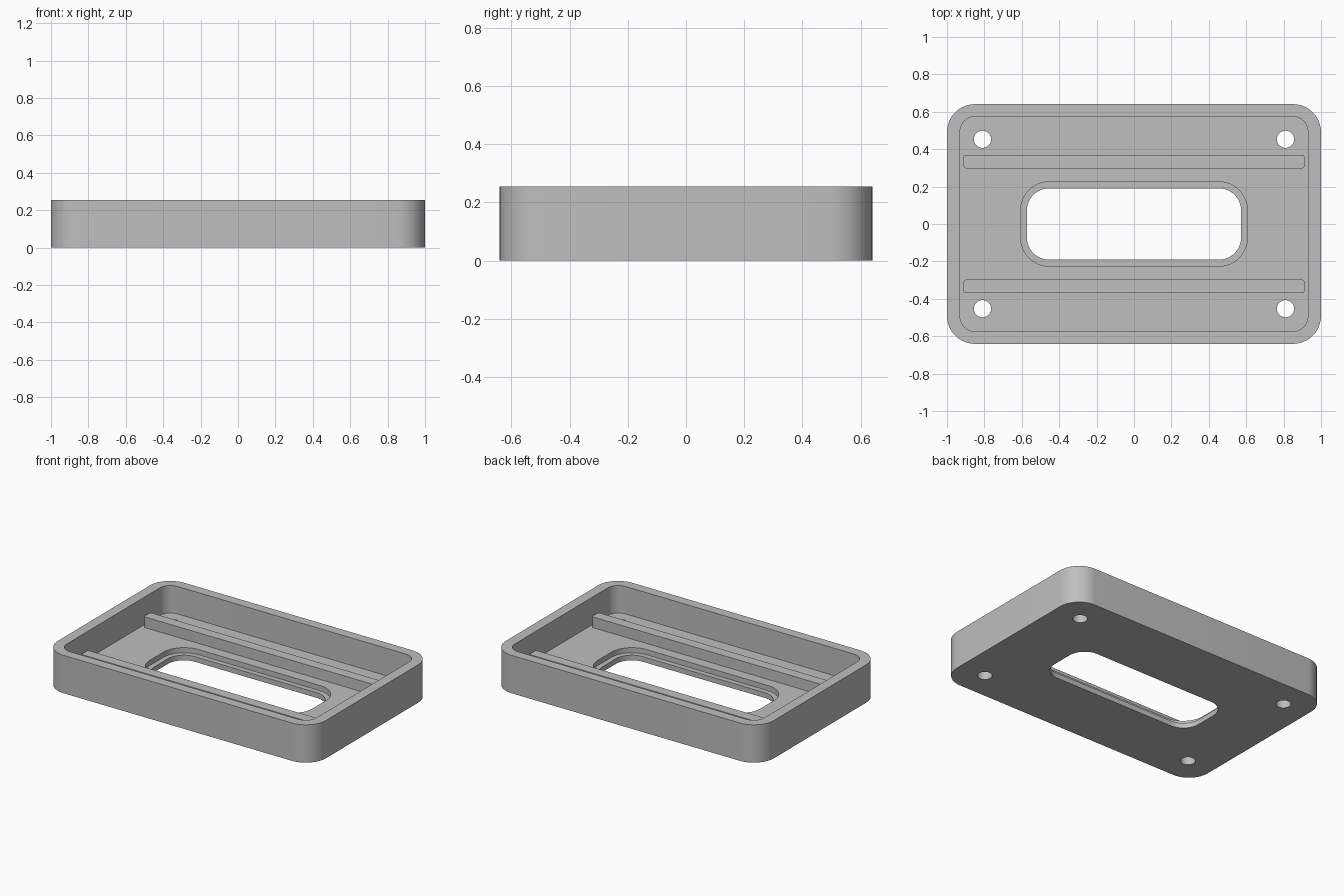
import bpy
import bmesh
import math

cube = bpy.data.objects.get("Cube")
if cube:
    bpy.data.objects.remove(cube, do_unlink=True)

# Single plastic colour
grey = bpy.data.materials.new("plain_grey")
grey.use_nodes = True
COLOUR = (0.52, 0.52, 0.52, 1)
grey.diffuse_color = COLOUR
grey.node_tree.nodes["Principled BSDF"].inputs["Base Color"].default_value = COLOUR

HEIGHT = 0.255
FLOOR = 0.07
LEDGE = 0.035
ABOVE = 0.4
BELOW = -0.1


def rounded_prism(name, half_x, half_y, radius, z0, z1, centre=(0, 0), steps=12):
    """Upright prism with a rounded rectangle outline."""
    bm = bmesh.new()
    ring = []
    corners = ((1, 1), (-1, 1), (-1, -1), (1, -1))
    for quarter, (sx, sy) in enumerate(corners):
        for i in range(steps + 1):
            a = (quarter + i / steps) * math.pi / 2
            x = centre[0] + sx * (half_x - radius) + radius * math.cos(a)
            y = centre[1] + sy * (half_y - radius) + radius * math.sin(a)
            ring.append(bm.verts.new((x, y, z0)))
    bmesh.ops.remove_doubles(bm, verts=ring, dist=1e-5)
    base = bm.faces.new([v for v in ring if v.is_valid])
    top = bmesh.ops.extrude_face_region(bm, geom=[base], use_keep_orig=True)
    moved = [g for g in top["geom"] if isinstance(g, bmesh.types.BMVert)]
    bmesh.ops.translate(bm, verts=moved, vec=(0, 0, z1 - z0))
    bmesh.ops.recalc_face_normals(bm, faces=bm.faces)
    mesh = bpy.data.meshes.new(name)
    bm.to_mesh(mesh)
    bm.free()
    mesh.materials.append(grey)
    obj = bpy.data.objects.new(name, mesh)
    bpy.context.collection.objects.link(obj)
    return obj


def activate(obj):
    bpy.ops.object.select_all(action="DESELECT")
    obj.select_set(True)
    bpy.context.view_layer.objects.active = obj


def cut(target, cutter):
    """Subtract the cutter from the target, then discard it."""
    cutter.hide_render = True
    mod = target.modifiers.new("cut", "BOOLEAN")
    mod.operation = "DIFFERENCE"
    mod.solver = "EXACT"
    mod.object = cutter
    activate(target)
    bpy.ops.object.modifier_apply(modifier=mod.name)
    bpy.data.objects.remove(cutter, do_unlink=True)


# Tray: outer block, hollowed out above the floor
tray = rounded_prism("tray", 1.0, 0.641, 0.15, 0, HEIGHT)
cut(tray, rounded_prism("hollow", 0.93, 0.574, 0.08, FLOOR, ABOVE))

# Window through the floor with a shallow recessed ledge around it
cut(tray, rounded_prism("window_recess", 0.607, 0.226, 0.155, LEDGE, ABOVE))
cut(tray, rounded_prism("window_opening", 0.573, 0.191, 0.12, BELOW, ABOVE))

# Four screw holes
HOLE = 0.046
for sx in (-1, 1):
    for sy in (-1, 1):
        cut(tray, rounded_prism("screw_hole", HOLE, HOLE, HOLE, BELOW, ABOVE,
                                (sx * 0.81, sy * 0.453), 8))

# Two long ribs standing on the floor
ribs = [rounded_prism(name, 0.912, 0.035, 0.012, FLOOR - 0.01, 0.142, (0, y), 4)
        for name, y in (("front_rib", -0.333), ("back_rib", 0.333))]

for obj in [tray] + ribs:
    activate(obj)
    bpy.ops.object.shade_smooth_by_angle(angle=math.radians(30))
